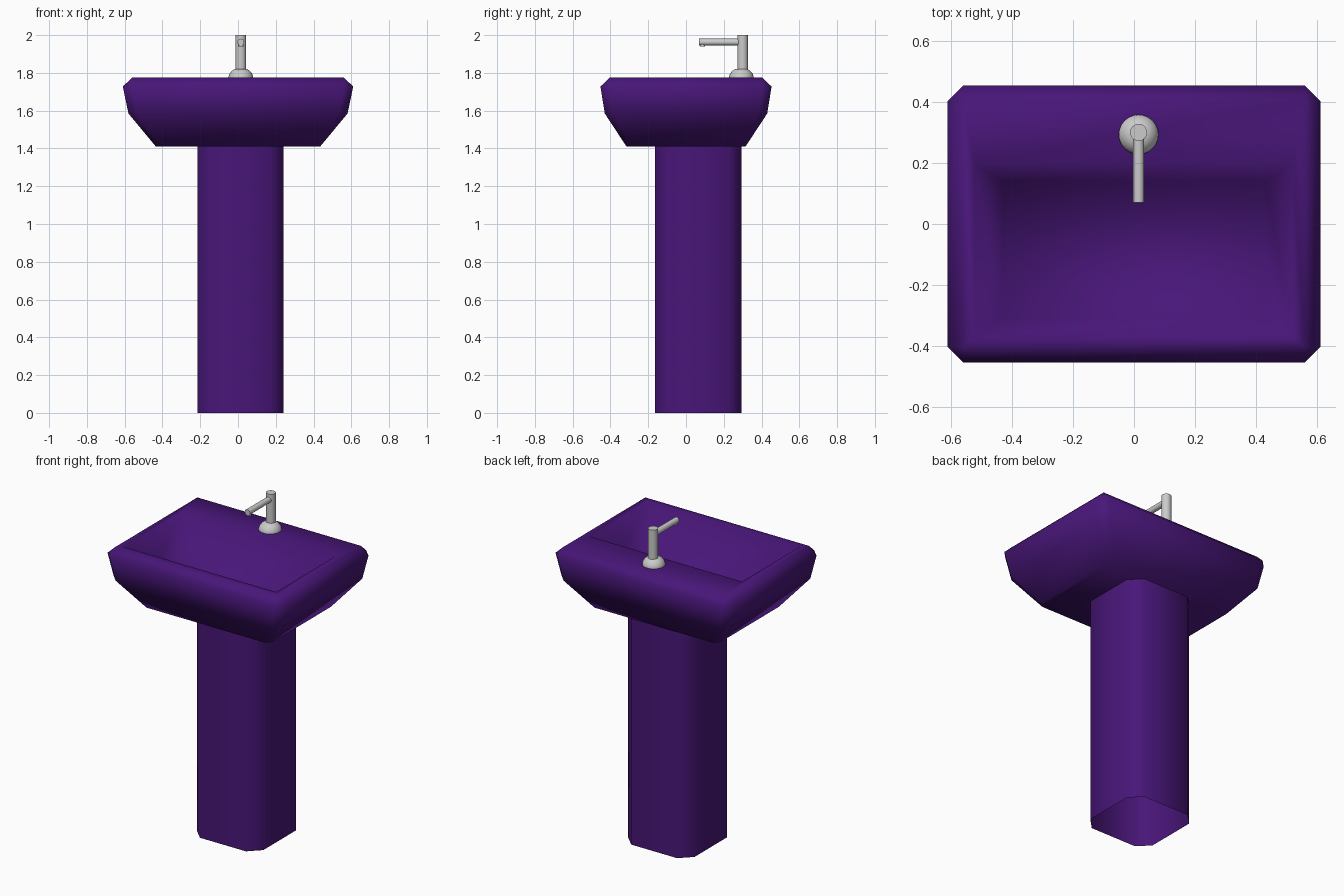
import bpy, bmesh, math
from mathutils import Matrix, Vector

if "Cube" in bpy.data.objects:
    bpy.data.objects.remove(bpy.data.objects["Cube"])

purple = bpy.data.materials.new("purple_ceramic")
purple.diffuse_color = (0.065, 0.008, 0.19, 1)
purple.use_nodes = True
purple.node_tree.nodes["Principled BSDF"].inputs["Base Color"].default_value = purple.diffuse_color


def finish(bm, name, angle=None, mat=None):
    bmesh.ops.recalc_face_normals(bm, faces=bm.faces)
    me = bpy.data.meshes.new(name)
    bm.to_mesh(me)
    bm.free()
    ob = bpy.data.objects.new(name, me)
    bpy.context.collection.objects.link(ob)
    if mat:
        me.materials.append(mat)
    me.shade_smooth()
    if angle:
        me.set_sharp_from_angle(angle=math.radians(angle))
    return ob


def loft(name, rings, capped, mat):
    """Join chamfered rectangles (x0, x1, y0, y1, z, chamfer) from first to last."""
    bm = bmesh.new()
    loops = []
    for x0, x1, y0, y1, z, c in rings:
        pts = [(x0 + c, y0), (x1 - c, y0), (x1, y0 + c), (x1, y1 - c),
               (x1 - c, y1), (x0 + c, y1), (x0, y1 - c), (x0, y0 + c)]
        loops.append([bm.verts.new((x, y, z)) for x, y in pts])
    for a, b in zip(loops, loops[1:]):
        for i in range(8):
            j = (i + 1) % 8
            bm.faces.new((a[i], a[j], b[j], b[i]))
    if capped:
        bm.faces.new(loops[0])
        bm.faces.new(loops[-1])
    bmesh.ops.remove_doubles(bm, verts=bm.verts, dist=1e-4)
    return finish(bm, name, None, mat)


def rod(name, start, end, radius, sides=24):
    a, b = Vector(start), Vector(end)
    rot = (b - a).to_track_quat('Z', 'Y').to_matrix().to_4x4()
    bm = bmesh.new()
    bmesh.ops.create_cone(bm, cap_ends=True, segments=sides, radius1=radius, radius2=radius,
                          depth=(b - a).length, matrix=Matrix.Translation((a + b) / 2) @ rot)
    return finish(bm, name, 40)


# Basin: outer shell, bevelled rim, then down into the bowl
loft("basin", [
    (-0.435, 0.435, -0.315, 0.315, 1.41, 0.03),
    (-0.58, 0.58, -0.43, 0.43, 1.585, 0.045),
    (-0.61, 0.61, -0.453, 0.453, 1.728, 0.05),
    (-0.56, 0.56, -0.403, 0.403, 1.775, 0),
    (-0.523, 0.52, -0.37, 0.20, 1.775, 0),
    (-0.43, 0.43, -0.31, 0.14, 1.50, 0),
], True, purple)

# Pedestal: chamfered tube, open at the foot
loft("pedestal", [
    (-0.215, 0.24, -0.165, 0.293, 0, 0.07),
    (-0.215, 0.24, -0.165, 0.293, 1.412, 0.07),
], False, purple)

# Faucet base: low dome
bm = bmesh.new()
profile = [(0.065, 1.772), (0.065, 1.782), (0.059, 1.797), (0.048, 1.81), (0.033, 1.82), (0, 1.825)]
vs = [bm.verts.new((r, 0, z)) for r, z in profile]
es = [bm.edges.new(p) for p in zip(vs, vs[1:])]
bmesh.ops.spin(bm, geom=vs + es, axis=(0, 0, 1), cent=(0, 0, 0), angle=math.tau, steps=24)
bmesh.ops.remove_doubles(bm, verts=bm.verts, dist=1e-4)
bmesh.ops.translate(bm, verts=bm.verts, vec=(0.015, 0.293, 0))
finish(bm, "faucet_base", 50)

# Faucet column, spout and outlet
rod("faucet_column", (0.015, 0.3, 1.78), (0.015, 0.3, 2.0), 0.028)
rod("faucet_spout", (0.015, 0.3, 1.963), (0.015, 0.07, 1.963), 0.018)
rod("faucet_outlet", (0.015, 0.087, 1.963), (0.015, 0.087, 1.941), 0.014, 16)
